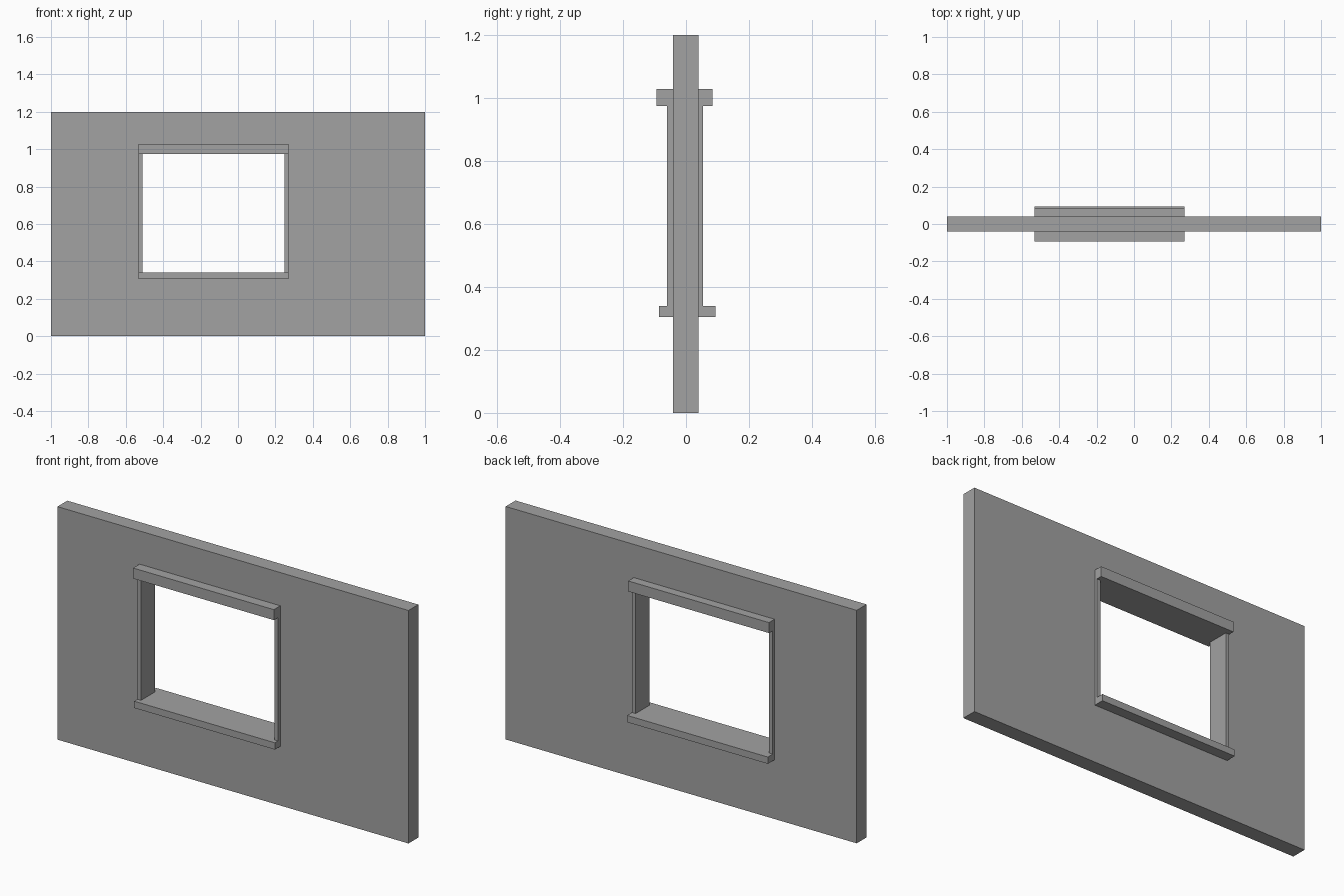
import bpy
import bmesh

default_cube = bpy.data.objects.get("Cube")
if default_cube:
    bpy.data.objects.remove(default_cube, do_unlink=True)

# Single plain grey
grey = bpy.data.materials.new("plain_grey")
grey.use_nodes = True
colour = (0.36, 0.36, 0.36, 1.0)
grey.diffuse_color = colour
grey.node_tree.nodes["Principled BSDF"].inputs["Base Color"].default_value = colour

# Window frame outline: outer edges, and the clear opening inside it
LEFT, RIGHT, BOTTOM, TOP = -0.532, 0.27, 0.305, 1.029
OPEN_BOTTOM, OPEN_TOP = 0.34, 0.975
JAMB = 0.021
WALL_FRONT, WALL_BACK = -0.041, 0.039


def finish(name, bm):
    bmesh.ops.recalc_face_normals(bm, faces=bm.faces)
    mesh = bpy.data.meshes.new(name)
    bm.to_mesh(mesh)
    bm.free()
    mesh.materials.append(grey)
    obj = bpy.data.objects.new(name, mesh)
    bpy.context.collection.objects.link(obj)


def box(name, x, y, z):
    """Box spanning the given (low, high) range on each axis."""
    bm = bmesh.new()
    bmesh.ops.create_cube(bm, size=1)
    for v in bm.verts:
        v.co = [r[0] if c < 0 else r[1] for c, r in zip(v.co, (x, y, z))]
    finish(name, bm)


def rectangle(bm, x0, x1, z0, z1):
    corners = ((x0, z0), (x1, z0), (x1, z1), (x0, z1))
    return [bm.verts.new((x, WALL_FRONT, z)) for x, z in corners]


# Wall: a flat ring around the window, extruded to its thickness
bm = bmesh.new()
outer = rectangle(bm, -1, 1, 0, 1.2)
inner = rectangle(bm, LEFT, RIGHT, BOTTOM, TOP)
for i in range(4):
    j = (i + 1) % 4
    bm.faces.new((outer[i], outer[j], inner[j], inner[i]))
ring = bmesh.ops.extrude_face_region(bm, geom=bm.faces[:], use_keep_orig=True)
for item in ring["geom"]:
    if isinstance(item, bmesh.types.BMVert):
        item.co.y = WALL_BACK
finish("wall", bm)

# Lintel and sill run the full frame width and stand proud of the wall
box("lintel", (LEFT, RIGHT), (-0.0935, 0.0845), (OPEN_TOP, TOP))
box("sill", (LEFT, RIGHT), (-0.085, 0.0935), (BOTTOM, OPEN_BOTTOM))

# Side jambs between sill and lintel
for name, x in (("right_jamb", LEFT), ("left_jamb", RIGHT - JAMB)):
    box(name, (x, x + JAMB), (-0.06, 0.054), (OPEN_BOTTOM, OPEN_TOP))
